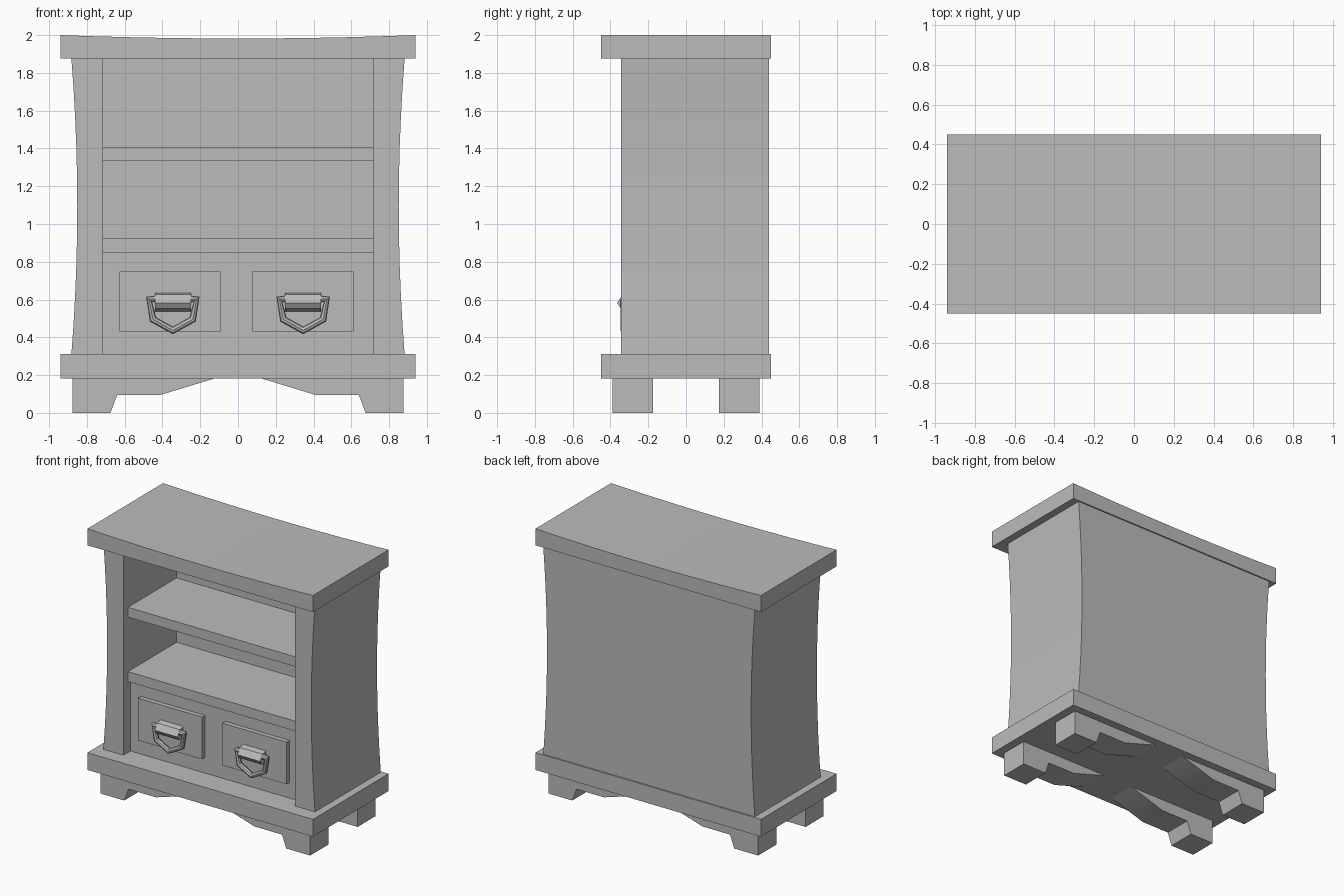
import bpy
import bmesh

cube = bpy.data.objects.get("Cube")
if cube:
    bpy.data.objects.remove(cube, do_unlink=True)

grey = bpy.data.materials.new("plain_grey")
grey.use_nodes = True
colour = (0.5, 0.5, 0.5, 1)
grey.diffuse_color = colour
grey.node_tree.nodes["Principled BSDF"].inputs["Base Color"].default_value = colour


def finish(name, mesh):
    """Link a mesh as a named part, smooth only across shallow angles."""
    obj = bpy.data.objects.new(name, mesh)
    bpy.context.collection.objects.link(obj)
    mesh.materials.clear()
    mesh.materials.append(grey)
    bpy.ops.object.select_all(action="DESELECT")
    obj.select_set(True)
    bpy.context.view_layer.objects.active = obj
    bpy.ops.object.shade_smooth_by_angle(angle=0.4)
    return obj


def prism(name, outline, start, end, axis="y"):
    """Extrude an outline: (x, z) points along y, or (y, z) points along x."""
    def place(a, b, depth):
        return (a, depth, b) if axis == "y" else (depth, a, b)
    bm = bmesh.new()
    first = [bm.verts.new(place(a, b, start)) for a, b in outline]
    last = [bm.verts.new(place(a, b, end)) for a, b in outline]
    bm.faces.new(first)
    bm.faces.new(last[::-1])
    for i in range(len(outline)):
        j = (i + 1) % len(outline)
        bm.faces.new((first[i], last[i], last[j], first[j]))
    bmesh.ops.recalc_face_normals(bm, faces=bm.faces)
    mesh = bpy.data.meshes.new(name)
    bm.to_mesh(mesh)
    bm.free()
    return finish(name, mesh)


def box(name, x0, x1, y0, y1, z0, z1):
    return prism(name, [(x0, z0), (x1, z0), (x1, z1), (x0, z1)], y0, y1)


def bowed(start, end, edge, middle, steps=10):
    """Points from start to end whose offset bows from edge to middle."""
    for i in range(steps + 1):
        t = i / steps
        yield start + (end - start) * t, edge + (middle - edge) * 4 * t * (1 - t)


INNER, BACK = 0.715, 0.29
BASE_TOP, TOP_UNDER = 0.313, 1.875

# Base slab and sagging top slab
box("base_slab", -0.94, 0.94, -0.45, 0.45, 0.183, BASE_TOP)
top = [(-0.94, TOP_UNDER), (0.94, TOP_UNDER)] + list(bowed(0.94, -0.94, 2.0, 1.982))
prism("top_slab", top, -0.45, 0.45)

# Side panels with waisted outer faces, and the thick back
for side, word in ((1, "left"), (-1, "right")):
    outer = [(side * x, z) for z, x in bowed(BASE_TOP, TOP_UNDER, 0.882, 0.851)]
    outline = outer + [(side * INNER, TOP_UNDER), (side * INNER, BASE_TOP)]
    prism(word + "_side_panel", outline, -0.343, 0.44)
box("back_panel", -INNER, INNER, BACK, 0.44, BASE_TOP, TOP_UNDER)

# Shelves and drawer case
box("upper_shelf", -INNER, INNER, -0.29, BACK, 1.333, 1.407)
box("lower_shelf", -INNER, INNER, -0.29, BACK, 0.847, 0.922)
box("drawer_case", -INNER, INNER, -0.26, BACK, BASE_TOP, 0.847)

# Feet with bracket wings
foot = [(0.875, 0), (0.675, 0), (0.64, 0.095), (0.41, 0.095),
        (0.122, 0.183), (0.875, 0.183)]
for side, word in ((1, "left"), (-1, "right")):
    outline = [(side * x, z) for x, z in foot]
    prism("front_" + word + "_foot", outline, -0.39, -0.175)
    prism("back_" + word + "_foot", outline, 0.175, 0.39)


def handle_loop(name, centre):
    """Angular pull ring made from a round tube."""
    half = [(0.09, 0.602), (0.126, 0.602), (0.105, 0.495)]
    path = half + [(0, 0.437)] + [(-x, z) for x, z in reversed(half)]
    curve = bpy.data.curves.new(name, "CURVE")
    curve.dimensions = "3D"
    curve.bevel_depth = 0.02
    curve.bevel_resolution = 2
    curve.use_fill_caps = True
    spline = curve.splines.new("POLY")
    spline.points.add(len(path) - 1)
    for point, (x, z) in zip(spline.points, path):
        point.co = (centre + x, -0.327, z, 1)
    helper = bpy.data.objects.new(name + "_path", curve)
    bpy.context.collection.objects.link(helper)
    graph = bpy.context.evaluated_depsgraph_get()
    mesh = bpy.data.meshes.new_from_object(helper.evaluated_get(graph))
    bpy.data.objects.remove(helper, do_unlink=True)
    finish(name, mesh)


# Drawer fronts, handle mounts and pull rings
mount = [(-0.29, 0.637), (-0.335, 0.626), (-0.365, 0.583),
         (-0.345, 0.552), (-0.29, 0.536)]
for word, face, grip in (("left", 0.344, 0.345), ("right", -0.36, -0.345)):
    box(word + "_drawer_front", face - 0.267, face + 0.267, -0.295, -0.26, 0.43, 0.748)
    prism(word + "_handle_mount", mount, grip - 0.095, grip + 0.095, axis="x")
    handle_loop(word + "_handle_ring", grip)
